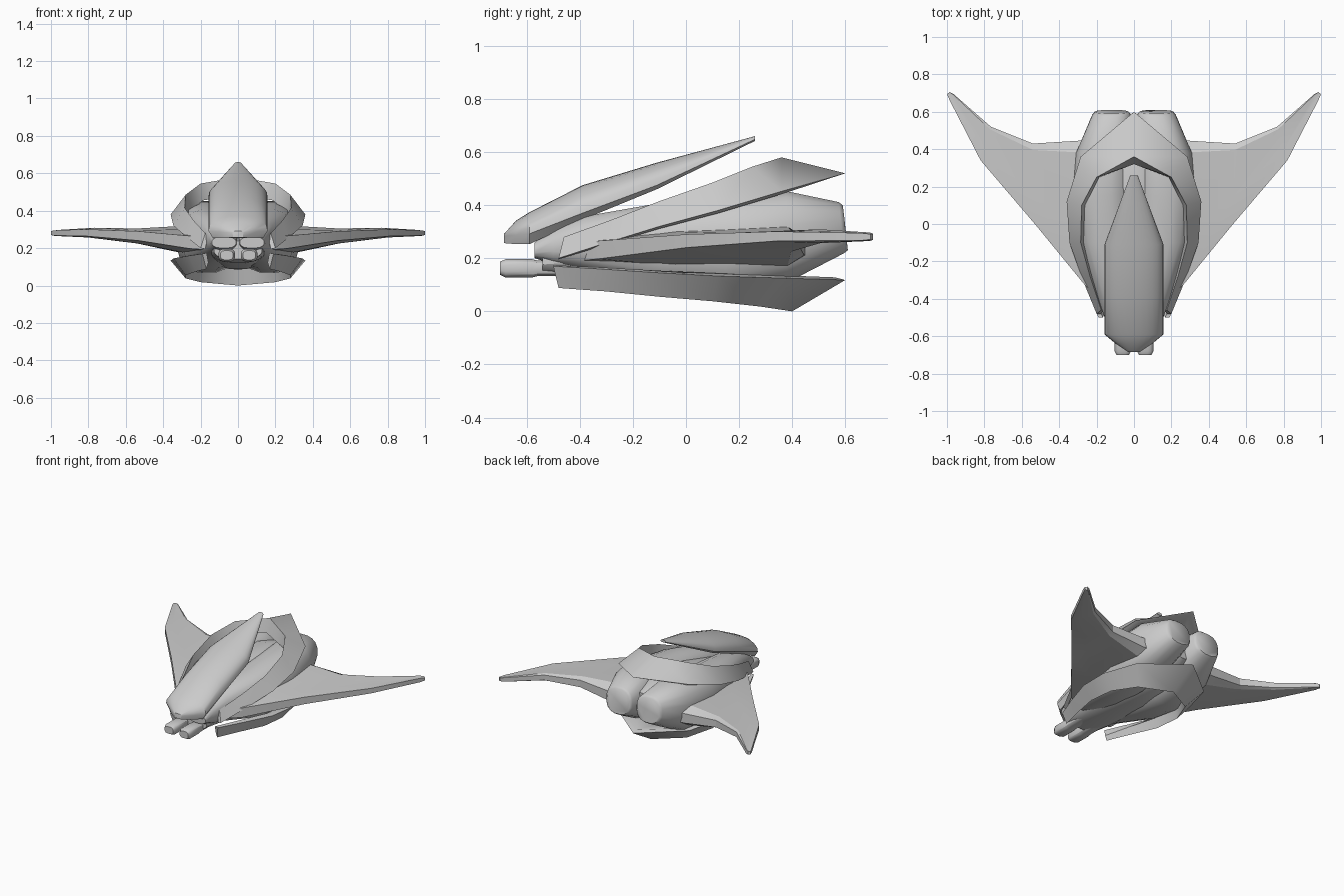
import bpy, bmesh, math
from mathutils import Vector

if "Cube" in bpy.data.objects:
    bpy.data.objects.remove(bpy.data.objects["Cube"], do_unlink=True)

grey = bpy.data.materials.new("hull_grey")
grey.use_nodes = True
grey.diffuse_color = (0.6, 0.6, 0.6, 1)
grey.node_tree.nodes["Principled BSDF"].inputs["Base Color"].default_value = (0.6, 0.6, 0.6, 1)


def loft(name, rings, mirror=True, cap_end=True, angle=30):
    """Skin a list of equal-length point rings; optionally mirror across x."""
    bm = bmesh.new()
    vr = [[bm.verts.new(p) for p in ring] for ring in rings]
    n = len(rings[0])
    for a, b in zip(vr, vr[1:]):
        for i in range(n):
            j = (i + 1) % n
            bm.faces.new((a[i], a[j], b[j], b[i]))
    cap = bm.faces.new(vr[0])
    if cap_end:
        bm.faces.new(vr[-1])
    bmesh.ops.recalc_face_normals(bm, faces=bm.faces)
    # an open centre seam can leave the shell inside out, so test the first cap
    if cap.normal.dot(Vector(rings[0][0]) - Vector(rings[1][0])) < 0:
        bmesh.ops.reverse_faces(bm, faces=bm.faces)
    mesh = bpy.data.meshes.new(name)
    bm.to_mesh(mesh)
    bm.free()
    mesh.materials.append(grey)
    obj = bpy.data.objects.new(name, mesh)
    bpy.context.collection.objects.link(obj)
    bpy.ops.object.select_all(action='DESELECT')
    obj.select_set(True)
    bpy.context.view_layer.objects.active = obj
    bpy.ops.object.shade_smooth_by_angle(angle=math.radians(angle))
    if mirror:
        mod = obj.modifiers.new("mirror", 'MIRROR')
        mod.merge_threshold = 0.002


def soft(v, power):
    return math.copysign(abs(v) ** power, v)


def oval(y, cx, rx, cz, rz, power=0.8, tilt=0, n=16):
    """Squared-off oval ring; tilt leans the ring forward at the top."""
    turn = [2 * math.pi * (k + 0.5) / n for k in range(n)]
    return [(cx + rx * soft(math.cos(a), power), y - tilt * math.sin(a),
             cz + rz * soft(math.sin(a), power)) for a in turn]


# Twin engine pods: y, centre x, radius x, centre z, radius z
pods = [(-0.57, 0.075, 0.066, 0.23, 0.03), (-0.5, 0.08, 0.078, 0.245, 0.07),
        (-0.38, 0.10, 0.10, 0.257, 0.103), (-0.1, 0.15, 0.15, 0.25, 0.16),
        (0.15, 0.165, 0.165, 0.25, 0.185), (0.38, 0.157, 0.155, 0.28, 0.175)]
tail = [(0.585, 0.12, 0.104, 0.315, 0.098), (0.6, 0.12, 0.09, 0.315, 0.086)]
loft("engine_pods", [oval(*p) for p in pods] + [oval(*t, tilt=0.01) for t in tail], angle=50)

# Central fuselage between the pods
core = [(-0.54, 0, 0.13, 0.19, 0.05), (-0.4, 0, 0.155, 0.21, 0.09),
        (0, 0, 0.16, 0.24, 0.155), (0.3, 0, 0.15, 0.265, 0.165), (0.5, 0, 0.06, 0.29, 0.08)]
loft("fuselage", [oval(*c) for c in core], mirror=False)

# Nose guns
guns = [(-0.7, 0.034, 0.025), (-0.68, 0.044, 0.035), (-0.58, 0.044, 0.035),
        (-0.56, 0.042, 0.03), (-0.35, 0.042, 0.03)]
loft("nose_guns", [oval(y, 0.06, rx, 0.162, rz, 0.65) for y, rx, rz in guns])


# Domed canopy with a thin lip: y, half width, underside z, edge z, crown z
def arch(y, w, under, edge, crown, n=14):
    turn = [math.pi * k / n for k in range(n + 1)]
    ring = [(w * math.cos(a), y, edge + (crown - edge) * math.sin(a) ** 0.85) for a in turn]
    return ring + [(-0.85 * w, y, under), (0.85 * w, y, under)]


canopy = [(-0.685, 0.03, 0.257, 0.283, 0.292), (-0.64, 0.098, 0.253, 0.287, 0.342),
          (-0.59, 0.158, 0.253, 0.292, 0.373), (-0.39, 0.158, 0.345, 0.37, 0.475),
          (-0.11, 0.158, 0.46, 0.475, 0.56), (0.26, 0.02, 0.642, 0.648, 0.66)]
loft("canopy", [arch(*c) for c in canopy], mirror=False, angle=35)


# Horseshoe armour shells: outer rim, inner rim, deepened towards the hull
def shell(name, outer, inner, depth):
    rings = []
    for k, (o, i) in enumerate(zip(outer, inner)):
        o, i = Vector(o), Vector(i)
        lift = depth * min(1, 0.4 + 0.2 * k)
        rear = -0.04 if o.x < 0.1 else 0
        rings.append([o, i, Vector((i.x * 0.93, i.y + rear, i.z + lift)),
                      Vector((o.x * 0.88, o.y + rear, o.z + lift * 0.12))])
    loft(name, rings, cap_end=False, angle=42)


shell("upper_shell",
      [(0.2, -0.48, 0.2), (0.27, -0.31, 0.255), (0.345, -0.1, 0.32),
       (0.36, 0.12, 0.38), (0.285, 0.36, 0.452), (0, 0.6, 0.52)],
      [(0.175, -0.46, 0.28), (0.235, -0.28, 0.345), (0.285, -0.1, 0.415),
       (0.28, 0.1, 0.485), (0.2, 0.25, 0.545), (0, 0.36, 0.58)], -0.09)
shell("lower_shell",
      [(0.19, -0.5, 0.17), (0.26, -0.33, 0.16), (0.345, -0.1, 0.145),
       (0.36, 0.12, 0.133), (0.285, 0.37, 0.125), (0, 0.6, 0.118)],
      [(0.17, -0.48, 0.088), (0.225, -0.3, 0.075), (0.28, -0.1, 0.055),
       (0.28, 0.1, 0.038), (0.2, 0.28, 0.018), (0, 0.4, 0)], 0.085)

# Swept wings: x and y of leading edge, x and y of trailing edge, mid z, thickness, edge
wings = [(0.16, -0.4, 0.16, 0.46, 0.245, 0.078, 0.034), (0.26, -0.33, 0.3, 0.445, 0.246, 0.073, 0.034),
         (0.53, 0, 0.54, 0.43, 0.265, 0.04, 0.025), (0.82, 0.34, 0.765, 0.52, 0.283, 0.026, 0.018),
         (0.985, 0.66, 0.965, 0.695, 0.281, 0.016, 0.014), (1, 0.695, 0.985, 0.705, 0.281, 0.012, 0.01)]


def foil(lx, ly, tx, ty, z, thick, edge):
    def at(f, dz):
        return (lx + (tx - lx) * f, ly + (ty - ly) * f, z + dz)
    drop = 0.06 * max(0, 0.5 - lx)  # leading edge dips near the root
    return [at(0, edge - drop), at(0.35, thick * 0.75), at(0.92, thick), at(1, edge),
            at(1, -edge), at(0.92, -thick), at(0.35, -thick), at(0, -edge - drop)]


loft("wings", [foil(*w) for w in wings], angle=25)
